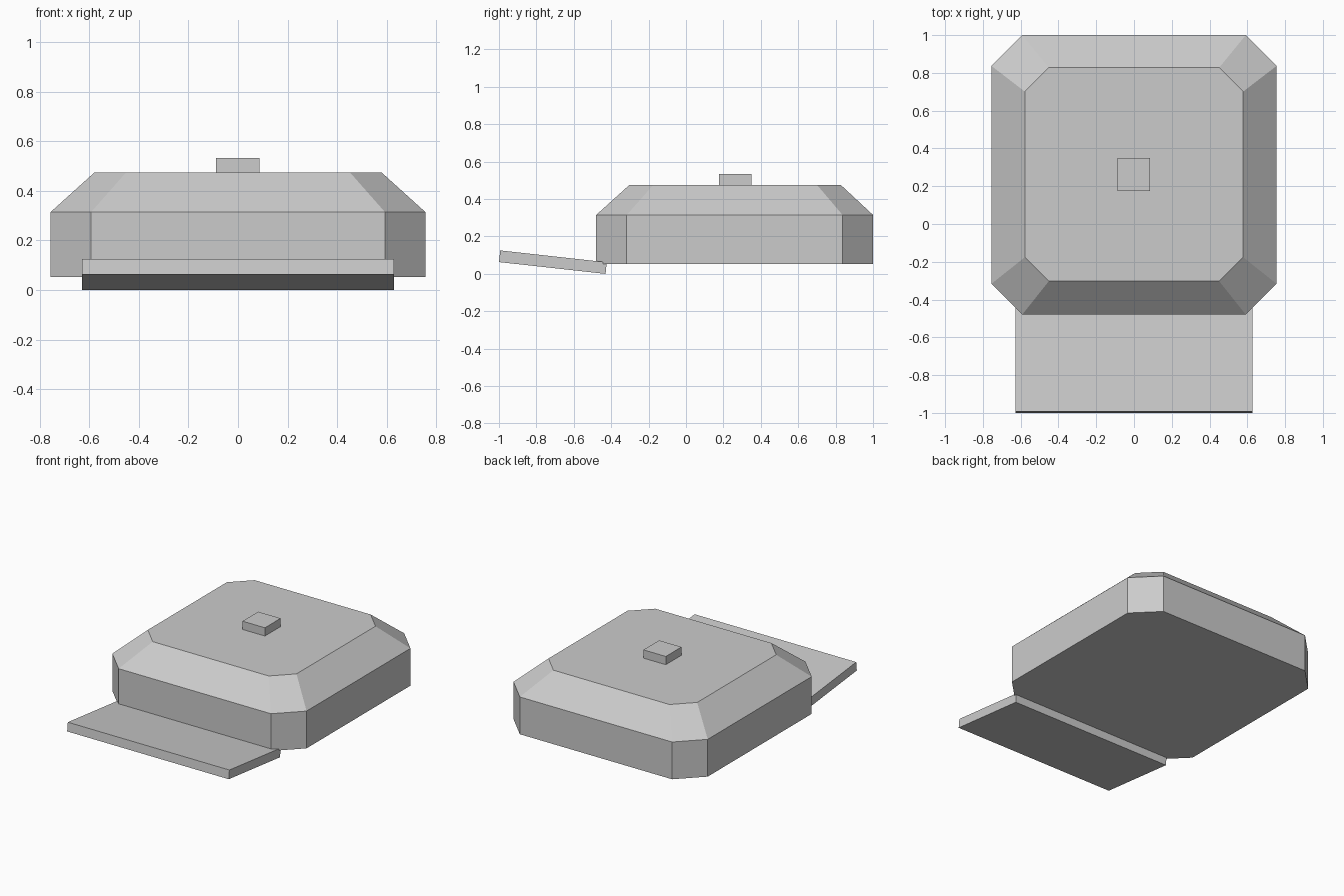
import bpy, bmesh

if "Cube" in bpy.data.objects:
    bpy.data.objects.remove(bpy.data.objects["Cube"])

grey = bpy.data.materials.new("plain grey")
grey.diffuse_color = (0.6, 0.6, 0.6, 1)
grey.use_nodes = True
grey.node_tree.nodes["Principled BSDF"].inputs["Base Color"].default_value = grey.diffuse_color


def loft(name, rings):
    """Closed solid through rings of matching points."""
    bm = bmesh.new()
    loops = [[bm.verts.new(p) for p in ring] for ring in rings]
    n = len(loops[0])
    for a, b in zip(loops, loops[1:]):
        for i in range(n):
            j = (i + 1) % n
            bm.faces.new((a[i], a[j], b[j], b[i]))
    bm.faces.new(loops[0][::-1])
    bm.faces.new(loops[-1])
    bmesh.ops.recalc_face_normals(bm, faces=bm.faces)
    me = bpy.data.meshes.new(name)
    bm.to_mesh(me)
    bm.free()
    me.materials.append(grey)
    ob = bpy.data.objects.new(name, me)
    bpy.context.collection.objects.link(ob)
    return ob


def octagon(hx, y0, y1, cut, z):
    """Rectangle with cut corners."""
    return [(hx, y0 + cut, z), (hx, y1 - cut, z), (hx - cut, y1, z), (cut - hx, y1, z),
            (-hx, y1 - cut, z), (-hx, y0 + cut, z), (cut - hx, y0, z), (hx - cut, y0, z)]


# Main body with sloped shoulders
loft("body", [octagon(0.755, -0.48, 1.0, 0.163, 0.053),
              octagon(0.755, -0.48, 1.0, 0.163, 0.315),
              octagon(0.578, -0.303, 0.828, 0.127, 0.475)])

# Small block on top
loft("top_button", [[(x, y, z) for x, y in
                     ((-0.088, 0.176), (0.086, 0.176), (0.086, 0.35), (-0.088, 0.35))]
                    for z in (0.47, 0.533)])

# Tilted front tray, extruded from its side profile
profile = [(-1.0, 0.063), (-0.43, 0.0), (-0.424, 0.062), (-0.993, 0.125)]
loft("front_tray", [[(x, y, z) for y, z in profile] for x in (-0.628, 0.628)])
